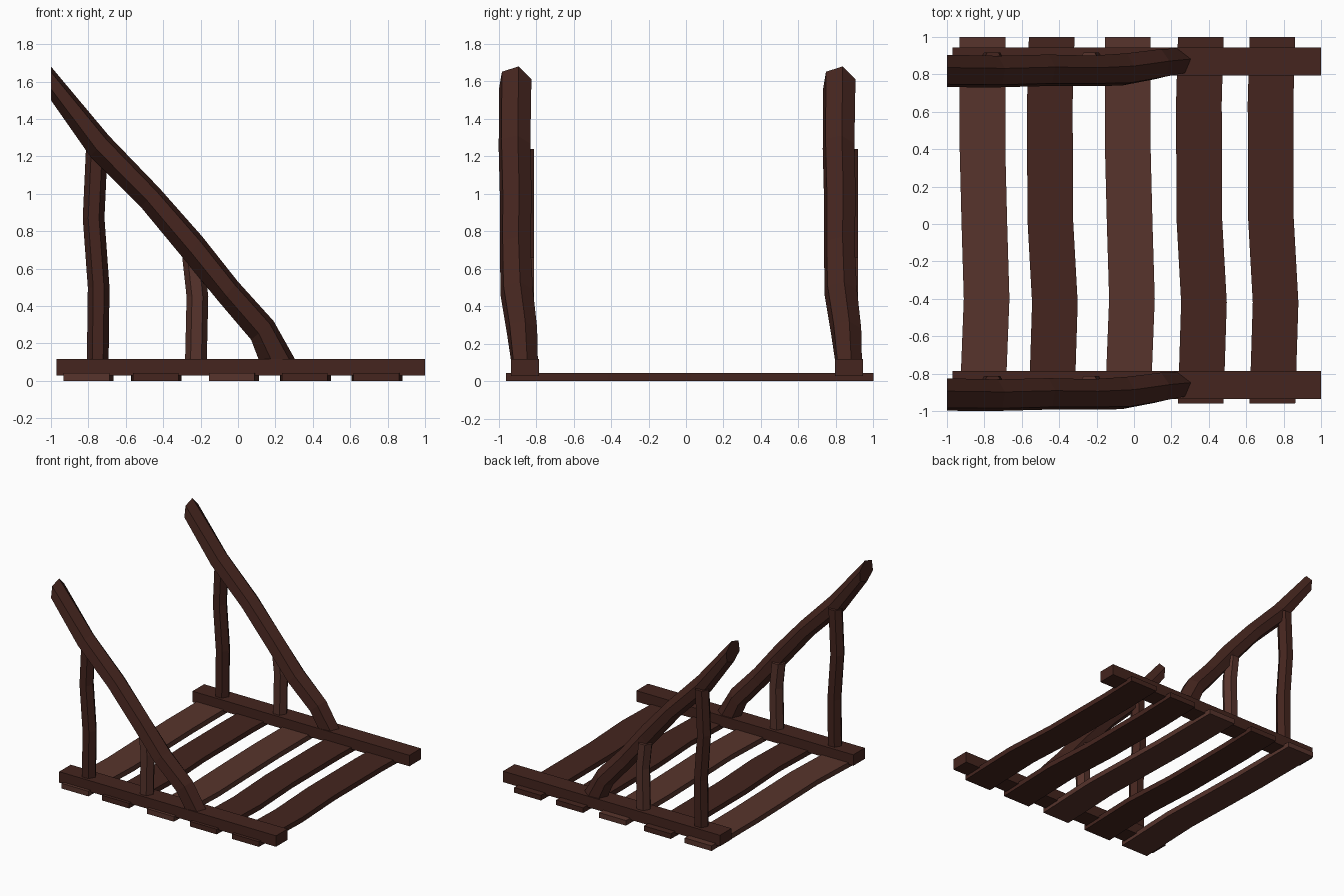
import bpy, math

if "Cube" in bpy.data.objects:
    bpy.data.objects.remove(bpy.data.objects["Cube"])

def material(name, rgb):
    m = bpy.data.materials.new(name)
    m.diffuse_color = (*rgb, 1)
    m.use_nodes = True
    m.node_tree.nodes["Principled BSDF"].inputs["Base Color"].default_value = m.diffuse_color
    return m

DARK = material("dark_wood", (0.058, 0.018, 0.013))
LIGHT = material("light_wood", (0.095, 0.034, 0.025))
BACK = 1.73  # distance from front frame to back frame

def loft(name, rings, mat):
    """Closed flat-shaded solid through equally sized rings of points."""
    n = len(rings[0])
    verts = [p for r in rings for p in r]
    faces = [tuple(range(n)), tuple(range(len(verts) - n, len(verts)))]
    for i in range(len(rings) - 1):
        for j in range(n):
            a, b = i * n + j, i * n + (j + 1) % n
            faces.append((a, b, b + n, a + n))
    me = bpy.data.meshes.new(name)
    me.from_pydata(verts, [], faces)
    me.materials.append(mat)
    ob = bpy.data.objects.new(name, me)
    bpy.context.collection.objects.link(ob)
    bpy.context.view_layer.objects.active = ob
    bpy.ops.object.mode_set(mode='EDIT')
    bpy.ops.mesh.select_all(action='SELECT')
    bpy.ops.mesh.normals_make_consistent(inside=False)
    bpy.ops.object.mode_set(mode='OBJECT')

# Wavy floor planks: (y, sideways drift)
DRIFT_A = [(1, 0), (0.4, 0), (0, 0.01), (-0.4, 0.022), (-0.96, 0)]
DRIFT_B = [(1, 0), (0.65, -0.01), (0.03, -0.008), (-0.42, 0.017), (-0.96, 0)]
for i, x in enumerate([-0.81, -0.44, -0.033, 0.357, 0.74]):
    light = i in (0, 2)
    rings = [[(x + d + sx * 0.122, y, z) for sx, z in ((-1, 0), (1, 0), (1, 0.042), (-1, 0.042))]
             for y, d in (DRIFT_A if light else DRIFT_B)]
    loft(f"floor_plank_{i + 1}", rings, LIGHT if light else DARK)

# Skewed hexagonal beam section: (y fraction, position from lower to upper edge)
HEX = [(0.92, 0.62), (0.16, 1), (-0.83, 0.84), (-1, 0.34), (-0.16, 0), (0.83, 0.16)]
# Beam stations: upper x, z, lower x, z, centre y, half width
BEAM = [(-1, 1.68, -1, 1.5, -0.908, 0.09), (-0.69, 1.31, -0.79, 1.2, -0.912, 0.088),
        (-0.42, 1.03, -0.52, 0.93, -0.905, 0.088), (-0.19, 0.77, -0.28, 0.64, -0.908, 0.085),
        (0, 0.53, -0.1, 0.42, -0.9, 0.09), (0.19, 0.32, 0.07, 0.22, -0.872, 0.084),
        (0.305, 0.115, 0.11, 0.115, -0.86, 0.075)]
# Post stations: centre x, z
TALL = [(-0.75, 0.1), (-0.745, 0.5), (-0.772, 0.87), (-0.755, 1.24)]
SHORT = [(-0.225, 0.1), (-0.217, 0.45), (-0.24, 0.66)]

for side, dy in (("front", 0), ("back", BACK)):
    # Base rail
    loft(f"{side}_rail", [[(x, y + dy, z) for y, z in
         ((-0.935, 0.028), (-0.785, 0.028), (-0.785, 0.118), (-0.935, 0.118))] for x in (-0.97, 1)], DARK)
    # Leaning beam
    loft(f"{side}_leaning_beam",
         [[(bx + (tx - bx) * t, yc + dy + hw * f, bz + (tz - bz) * t) for f, t in HEX]
          for tx, tz, bx, bz, yc, hw in BEAM], DARK)
    # Upright posts
    for label, path, mat in (("tall", TALL, DARK), ("short", SHORT, LIGHT)):
        loft(f"{side}_{label}_post",
             [[(x + 0.058 * math.cos(k * math.pi / 3), dy - 0.862 + 0.058 * math.sin(k * math.pi / 3), z)
               for k in range(6)] for x, z in path], mat)
